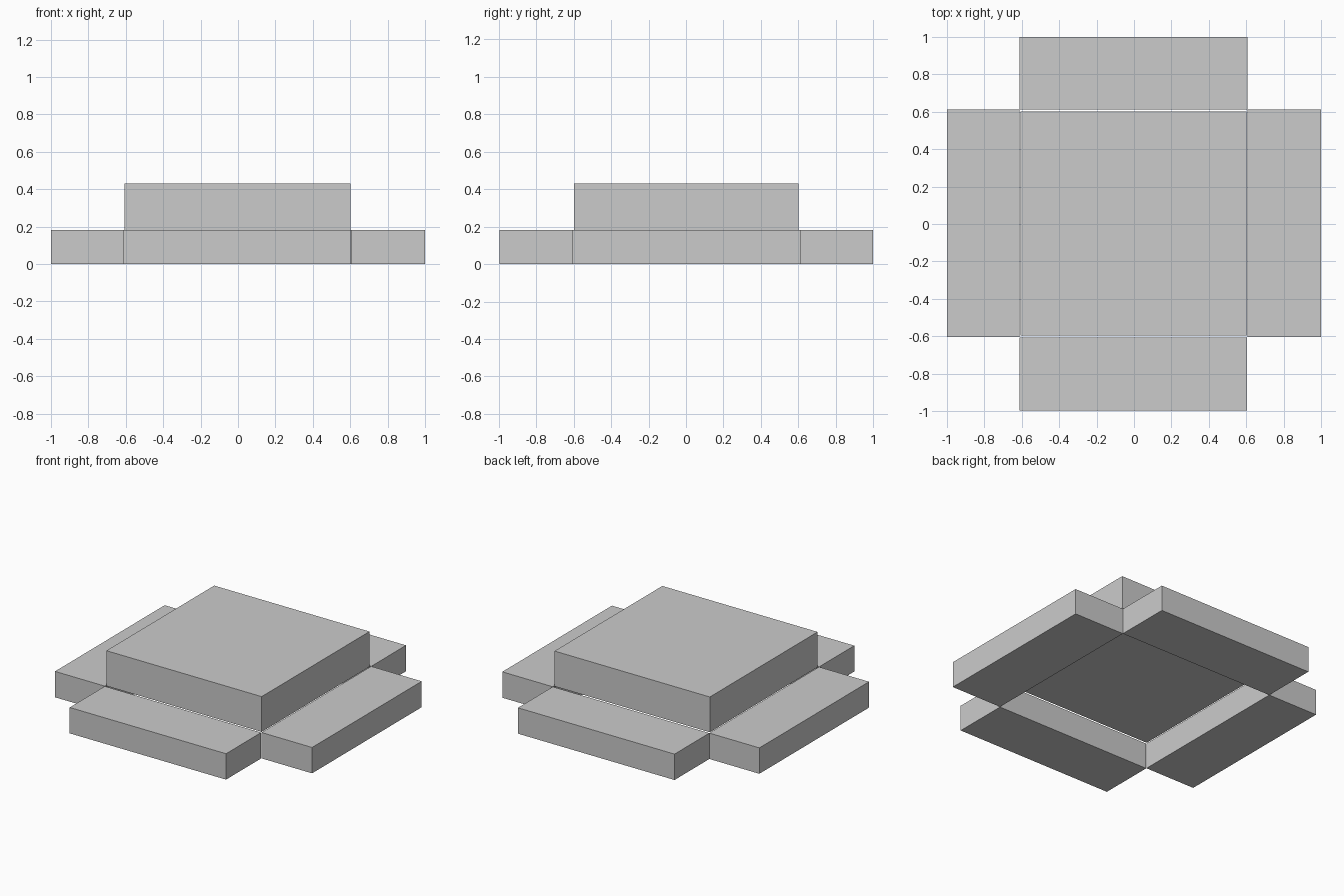
import bpy

if "Cube" in bpy.data.objects:
    bpy.data.objects.remove(bpy.data.objects["Cube"])


def box(name, lo, hi):
    """Axis-aligned box between two corners."""
    bpy.ops.mesh.primitive_cube_add(size=1, location=[(a + b) / 2 for a, b in zip(lo, hi)])
    ob = bpy.context.object
    ob.name = name
    ob.scale = [b - a for a, b in zip(lo, hi)]
    bpy.ops.object.transform_apply(location=False, rotation=False, scale=True)
    return ob


STEP, TOP = 0.182, 0.43

# Raised centre block, resting at step height with an open recess below
box("centre_block", (-0.606, -0.597, STEP), (0.602, 0.601, TOP))

# Four low slabs around the recess: x range, y range
slabs = {
    "front_slab": ((-0.611, 0.605), (-0.997, -0.607)),
    "back_slab": ((-0.611, 0.607), (0.613, 1.0)),
    "left_slab": ((-1.0, -0.611), (-0.605, 0.613)),
    "right_slab": ((0.607, 1.0), (-0.605, 0.613)),
}
for name, (x, y) in slabs.items():
    box(name, (x[0], y[0], 0), (x[1], y[1], STEP))
